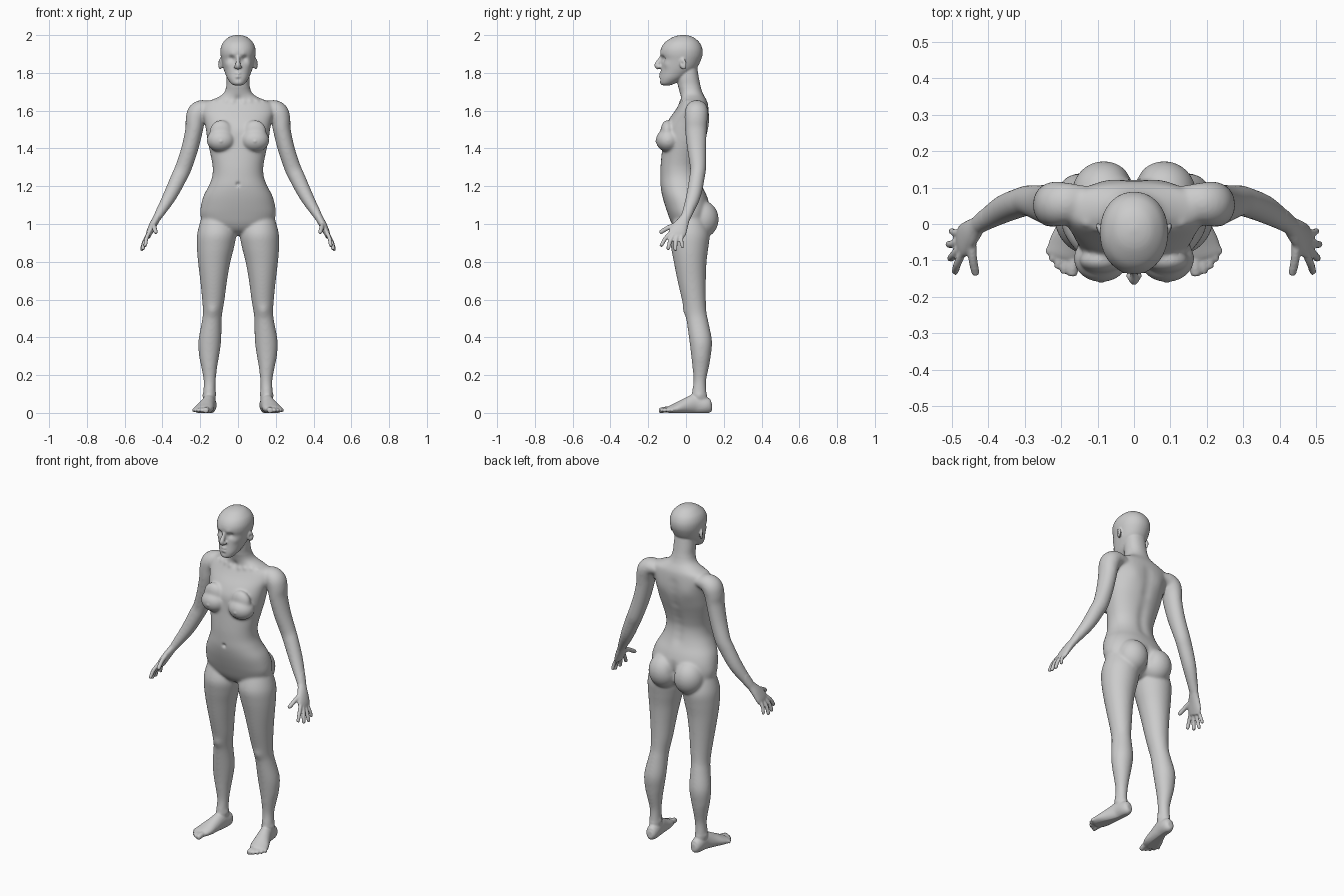
import bpy, bmesh
from math import cos, sin, pi, copysign
from mathutils import Vector, Matrix, Euler, kdtree

bm = bmesh.new()


def spline(rows, k=4):
    """Catmull-Rom subdivision of a list of number rows."""
    out = []
    for i in range(len(rows) - 1):
        p0, p1, p2 = rows[max(i - 1, 0)], rows[i], rows[i + 1]
        p3 = rows[min(i + 2, len(rows) - 1)]
        for j in range(k):
            t = j / k
            out.append([0.5 * (2 * b + (c - a) * t + (2 * a - 5 * b + 4 * c - d) * t * t
                               + (3 * b - a - 3 * c + d) * t ** 3)
                        for a, b, c, d in zip(p0, p1, p2, p3)])
    return out + [list(rows[-1])]


def skin(rings, mirror):
    for s in (1, -1) if mirror else (1,):
        vs = [[bm.verts.new((p[0] * s, p[1], p[2])) for p in r] for r in rings]
        n = len(vs[0])
        for a, b in zip(vs, vs[1:]):
            for i in range(n):
                bm.faces.new((a[i], a[(i + 1) % n], b[(i + 1) % n], b[i]))
        bm.faces.new(vs[0])
        bm.faces.new(vs[-1])


def loft(rows, mirror=False, e=2.0, n=40):
    """Level rings from rows of (z, x_min, x_max, y_front, y_back)."""
    rings = []
    for z, x0, x1, y0, y1 in spline(rows):
        ring = []
        for i in range(n):
            c, s = cos(2 * pi * i / n), sin(2 * pi * i / n)
            ring.append(((x0 + x1) / 2 + (x1 - x0) / 2 * copysign(abs(c) ** (2 / e), c),
                         (y0 + y1) / 2 + (y1 - y0) / 2 * copysign(abs(s) ** (2 / e), s), z))
        rings.append(ring)
    skin(rings, mirror)


def tube(rows, ref, mirror=True, n=24):
    """Rings across a path of (x, y, z, radius along ref, other radius)."""
    rows = spline(rows)
    pts = [Vector(r[:3]) for r in rows]
    rings = []
    for i, r in enumerate(rows):
        t = (pts[min(i + 1, len(pts) - 1)] - pts[max(i - 1, 0)]).normalized()
        u = (Vector(ref) - t * t.dot(Vector(ref))).normalized()
        v = t.cross(u)
        rings.append([pts[i] + u * r[3] * cos(2 * pi * k / n) + v * r[4] * sin(2 * pi * k / n)
                      for k in range(n)])
    skin(rings, mirror)


def ball(center, radii, rot=(0, 0, 0)):
    for s in (1, -1):
        m = (Matrix.Diagonal((s, 1, 1, 1)) @ Matrix.Translation(center)
             @ Euler(rot).to_matrix().to_4x4() @ Matrix.Diagonal((*radii, 1)))
        bmesh.ops.create_uvsphere(bm, u_segments=32, v_segments=20, radius=1, matrix=m)


def digit(a, b, r, bend):
    a, b = Vector(a), Vector(b)
    m = (a + b) / 2 + Vector(bend)
    tip = b + (m - b) * 0.12
    tube([(*a, r, r), (*m, r, r), (*tip, r * .88, r * .88), (*b, r * .4, r * .4)], (0, 1, .3), n=14)


def centred(rows):
    return [(z, -w, w, f, b) for z, f, b, w in rows]


# torso and neck: z, front, back, half width
loft(centred([
    (.94, -.01, .06, .04), (.965, -.05, .10, .12), (1.0, -.075, .12, .18), (1.05, -.095, .125, .2),
    (1.1, -.112, .125, .196), (1.15, -.126, .11, .182), (1.2, -.135, .087, .156),
    (1.25, -.136, .072, .137), (1.3, -.135, .067, .134), (1.35, -.131, .076, .142),
    (1.4, -.126, .09, .153), (1.45, -.122, .106, .163), (1.5, -.117, .118, .17),
    (1.55, -.093, .122, .18), (1.6, -.058, .121, .195), (1.64, -.035, .115, .18),
    (1.665, -.028, .104, .12), (1.69, -.032, .09, .078), (1.73, -.042, .077, .062),
    (1.78, -.048, .067, .06), (1.85, -.04, .055, .055)]), e=2.2)

# head
loft(centred([
    (1.734, -.122, -.085, .018), (1.743, -.136, -.06, .036), (1.77, -.138, -.01, .056),
    (1.80, -.134, .03, .069), (1.83, -.131, .06, .079), (1.87, -.129, .08, .088),
    (1.90, -.136, .088, .093), (1.93, -.132, .086, .092), (1.96, -.113, .072, .08),
    (1.985, -.078, .045, .055), (1.996, -.05, .02, .032), (2.001, -.02, -.008, .006)]), e=2.1)

# nose, nostrils and ears
tube([(0, -.125, 1.893, .008, .01), (0, -.138, 1.866, .010, .013), (0, -.152, 1.84, .014, .016),
      (0, -.142, 1.823, .012, .01)], (1, 0, 0), mirror=False)
ball((.012, -.142, 1.832), (.009, .012, .009))
ball((.093, -.016, 1.848), (.009, .02, .031), (.2, 0, -.45))

# breasts and buttocks
ball((.09, -.095, 1.443), (.076, .065, .062))
ball((.09, -.1, 1.49), (.06, .035, .06))
ball((.083, .083, 1.025), (.088, .09, .1))

# legs: z, inner, outer, front, back
loft([
    (1.03, .03, .195, -.06, .10), (.95, .01, .216, -.086, .125), (.88, .02, .218, -.08, .119),
    (.8, .04, .212, -.065, .109), (.7, .058, .2, -.045, .105), (.6, .071, .19, -.022, .105),
    (.53, .083, .186, -.005, .109), (.48, .087, .192, .004, .119), (.38, .089, .21, .018, .138),
    (.3, .1, .206, .028, .131), (.25, .109, .196, .033, .123), (.17, .118, .182, .04, .107),
    (.1, .12, .184, .03, .11), (.04, .12, .178, .03, .12)], mirror=True)

# feet and toes
tube([(.145, .137, .035, .02, .015), (.146, .125, .035, .036, .028), (.148, .1, .04, .044, .035),
      (.153, .05, .047, .052, .035), (.165, 0, .036, .042, .042), (.18, -.05, .024, .029, .051),
      (.195, -.085, .017, .019, .047), (.2, -.1, .015, .01, .035)], (0, 0, 1))
for a, b, r in (((.165, -.075), (.170, -.143), .016), ((.187, -.085), (.192, -.136), .0115),
                ((.202, -.08), (.211, -.122), .011), ((.214, -.07), (.227, -.102), .0105),
                ((.222, -.055), (.238, -.080), .010)):
    digit((*a, .018), (*b, .011), r, (0, 0, .003))

# shoulders, arms and palms
tube([(.13, .06, 1.61, .045, .03), (.18, .058, 1.61, .056, .048), (.212, .055, 1.59, .062, .056),
      (.226, .053, 1.55, .061, .052), (.232, .052, 1.5, .058, .047), (.255, .057, 1.4, .051, .045),
      (.288, .064, 1.3, .043, .044), (.311, .059, 1.25, .041, .043), (.36, .04, 1.15, .039, .037),
      (.415, .006, 1.055, .029, .025), (.43, -.006, 1.03, .028, .021),
      (.45, -.026, .995, .039, .02), (.468, -.045, .957, .047, .017),
      (.478, -.054, .93, .038, .012)], (0, 1, 0))

# fingers and thumb
for a, b, r in (((.47, -.078, .957), (.492, -.134, .88), .0108),
                ((.476, -.065, .945), (.505, -.096, .863), .0112),
                ((.476, -.045, .942), (.511, -.056, .858), .0108),
                ((.472, -.022, .95), (.503, -.018, .872), .0098),
                ((.445, -.03, 1.005), (.434, -.14, .953), .0125)):
    digit(a, b, r, (.004, -.004, .004))

bmesh.ops.recalc_face_normals(bm, faces=bm.faces)
mesh = bpy.data.meshes.new("body")
bm.to_mesh(mesh)
bm.free()
body = bpy.data.objects.new("body", mesh)
bpy.context.collection.objects.link(body)
bpy.context.view_layer.objects.active = body
body.select_set(True)

# fuse the parts into one skin, then blend the trunk and limbs
fuse = body.modifiers.new("fuse", 'REMESH')
fuse.mode = 'VOXEL'
fuse.voxel_size = .005
fuse.use_smooth_shade = True
bpy.ops.object.modifier_apply(modifier="fuse")
group = body.vertex_groups.new(name="blend")
group.add([v.index for v in body.data.vertices
           if .1 < v.co.z < 1.72 and abs(v.co.x) < .42], 1, 'REPLACE')
for name, steps, vg in (("blend", 30, "blend"), ("soften", 3, "")):
    mod = body.modifiers.new(name, 'SMOOTH')
    mod.factor, mod.iterations, mod.vertex_group = .5, steps, vg
    bpy.ops.object.modifier_apply(modifier=name)

# sculpted details: centre, radius, push
pushes = [
    ((.034, -.122, 1.876), .016, (0, .013, 0)), ((.034, -.112, 1.874), .009, (0, -.006, 0)),
    ((.03, -.132, 1.899), .016, (0, -.003, 0)), ((.055, -.1, 1.845), .02, (.002, -.004, 0)),
    ((.007, -.136, 1.797), .009, (0, -.005, 0)), ((.006, -.137, 1.780), .009, (0, -.005, 0)),
    ((.010, -.138, 1.789), .005, (0, .004, 0)), ((0, -.137, 1.767), .01, (0, .004, 0)),
    ((.103, -.022, 1.85), .009, (-.006, 0, 0)),
    ((0, -.134, 1.21), .011, (0, .01, 0)), ((.09, -.16, 1.437), .008, (0, -.004, 0)),
    ((.135, -.006, .54), .03, (0, -.007, 0)), ((.09, .12, 1.54), .05, (0, .006, 0)),
    ((0, -.035, 1.66), .018, (0, .008, 0)), ((.182, .07, .09), .018, (.004, 0, 0)),
    ((.12, .065, .1), .018, (-.004, 0, 0))]
pushes += [((0, .1 - .03 * (i < 5), 1.22 + .045 * i), .03, (0, -.006, 0)) for i in range(9)]
pushes += [((0, .15 - .004 * i * i, 1.1 - .03 * i), .022, (0, -.012, 0)) for i in range(5)]
pushes += [((.03 + .035 * i, -.035 + .012 * i, 1.645 + .003 * i), .013, (0, -.003, .002)) for i in range(4)]

verts = body.data.vertices
tree = kdtree.KDTree(len(verts))
for v in verts:
    tree.insert(v.co, v.index)
tree.balance()
for c, r, d in pushes:
    for s in (1, -1) if c[0] else (1,):
        for _, i, dist in tree.find_range((c[0] * s, c[1], c[2]), r * 2.5):
            verts[i].co += Vector((d[0] * s, d[1], d[2])) * 2.718 ** -((dist / r) ** 2)

# flat soles
for v in verts:
    v.co.z = max(v.co.z, 0)
body.data.update()
